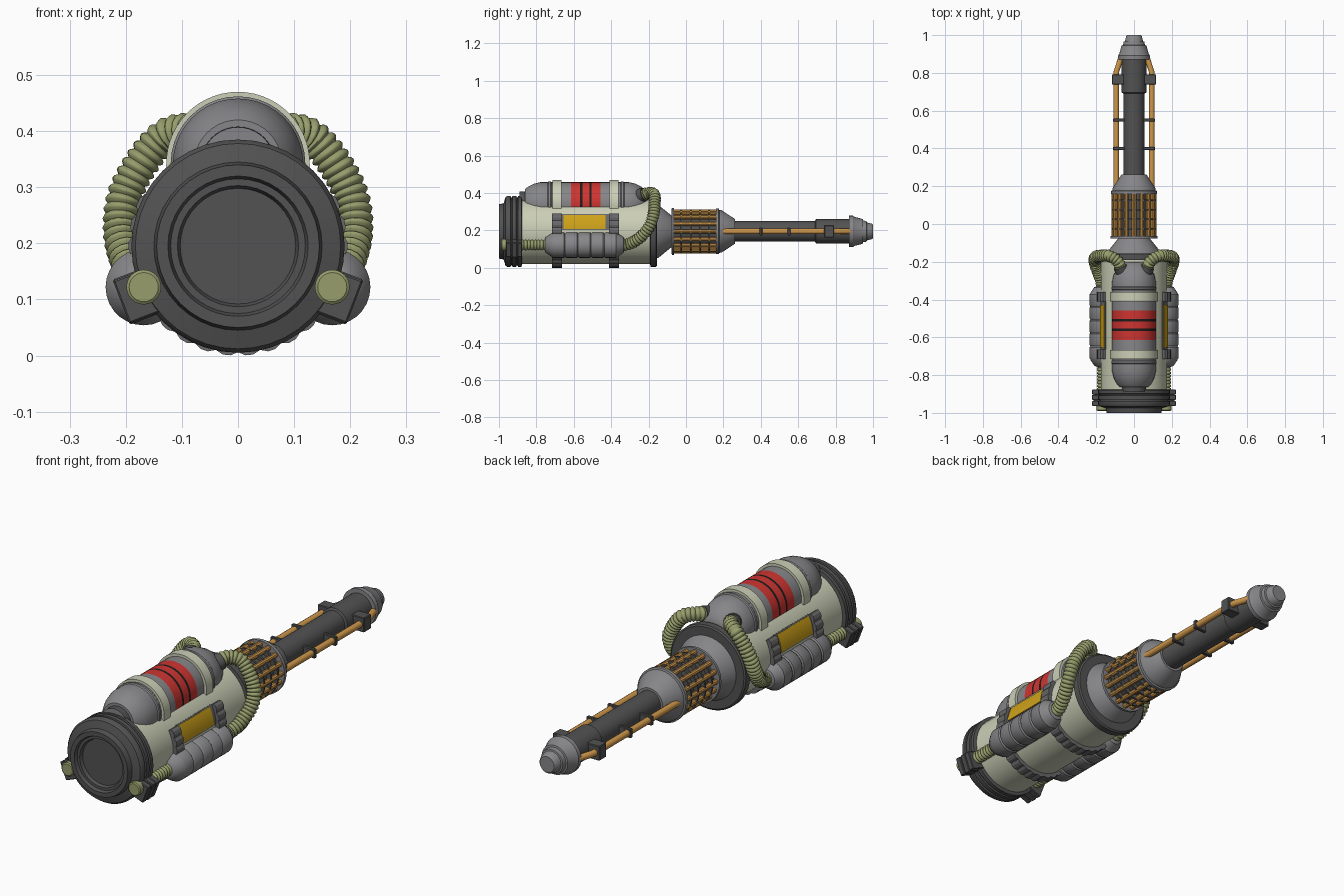
import bpy, bmesh, math
from mathutils import Vector, Matrix

if "Cube" in bpy.data.objects:
    bpy.data.objects.remove(bpy.data.objects["Cube"])

COL = {"cream": (0.60, 0.62, 0.47), "grey": (0.24, 0.24, 0.25), "dark_grey": (0.085, 0.085, 0.085),
       "band_grey": (0.14, 0.14, 0.145), "red": (0.62, 0.035, 0.03), "black": (0.012, 0.012, 0.012),
       "orange": (0.62, 0.31, 0.07), "hose_green": (0.31, 0.34, 0.15), "yellow": (0.62, 0.36, 0.01)}
MAT = {}
for k, c in COL.items():
    MAT[k] = bpy.data.materials.new(k)
    MAT[k].diffuse_color = (*c, 1)
CZ = 0.195                       # height of the main axis
TANK_Z = 0.342                   # height of the upper tank axis
SX, SZ = 0.168, 0.122            # side tank axis


def finish(name, bm, mats, sharp=35):
    """Turn a bmesh into an object, smooth with sharp edges kept."""
    bmesh.ops.recalc_face_normals(bm, faces=bm.faces)
    for f in bm.faces:
        f.smooth = True
    for e in bm.edges:
        e.smooth = len(e.link_faces) == 2 and e.calc_face_angle(0) < math.radians(sharp)
    me = bpy.data.meshes.new(name)
    bm.to_mesh(me)
    bm.free()
    for m in mats:
        me.materials.append(MAT[m])
    ob = bpy.data.objects.new(name, me)
    bpy.context.collection.objects.link(ob)
    return ob


def lathe(name, prof, mats, cx=0.0, cz=CZ, n=40, seg_mat=None):
    """Revolve (y, radius) points around an axis along y, with closed ends."""
    bm = bmesh.new()
    rings = []
    for y, r in prof:
        rings.append([bm.verts.new((cx + r * math.cos(2 * math.pi * i / n), y,
                                    cz + r * math.sin(2 * math.pi * i / n))) for i in range(n)])
    for s in range(len(rings) - 1):
        a, b = rings[s], rings[s + 1]
        for i in range(n):
            f = bm.faces.new((a[i], a[(i + 1) % n], b[(i + 1) % n], b[i]))
            f.material_index = seg_mat[s] if seg_mat else 0
    bm.faces.new(rings[0])
    bm.faces.new(rings[-1])
    return finish(name, bm, mats)


def arc_band(name, r0, r1, y0, y1, a0, a1, mat, n=24, cz=CZ, ribbed=False):
    """A curved plate around the y axis between two angles in degrees."""
    bm = bmesh.new()
    rows = []
    for i in range(n + 1):
        a = math.radians(a0 + (a1 - a0) * i / n)
        ro = r1 - (0.006 if ribbed and i % 3 == 0 else 0)
        rows.append([bm.verts.new((r * math.cos(a), y, cz + r * math.sin(a)))
                     for r, y in ((r0, y0), (ro, y0), (ro, y1), (r0, y1))])
    for a, b in zip(rows, rows[1:]):
        for j in range(4):
            bm.faces.new((a[j], a[(j + 1) % 4], b[(j + 1) % 4], b[j]))
    bm.faces.new(rows[0])
    bm.faces.new(rows[-1])
    return finish(name, bm, [mat], 20 if ribbed else 35)


def sweep(name, pts, mat, radius, n=12, step=None, dip=0.0):
    """Tube along a smooth path; with a step it gets rounded ribs."""
    P = [Vector(p) for p in pts]
    path = []
    for i in range(len(P) - 1):
        p0, p1, p2, p3 = P[max(i - 1, 0)], P[i], P[i + 1], P[min(i + 2, len(P) - 1)]
        for k in range(40):
            t = k / 40
            path.append(0.5 * (2 * p1 + (p2 - p0) * t + (2 * p0 - 5 * p1 + 4 * p2 - p3) * t * t
                               + (3 * p1 - p0 - 3 * p2 + p3) * t ** 3))
    path.append(P[-1])
    cum = [0.0]
    for a, b in zip(path, path[1:]):
        cum.append(cum[-1] + (b - a).length)
    total = cum[-1]
    per = 4
    count = max(1, round(total / step)) * per if step else 24
    bm = bmesh.new()
    prev, up, j = None, Vector((0.3, 0.2, 1)), 0
    for s in range(count + 1):
        d = total * s / count
        while j < len(cum) - 2 and cum[j + 1] < d:
            j += 1
        seg = path[j + 1] - path[j]
        c = path[j] + seg * ((d - cum[j]) / max(seg.length, 1e-9))
        t = (path[min(j + 3, len(path) - 1)] - path[max(j - 2, 0)]).normalized()
        u = (up - t * up.dot(t)).normalized()
        up = u
        v = t.cross(u)
        r = radius - dip * (1 - math.sin(math.pi * (s % per) / per))
        ring = [bm.verts.new(c + r * (u * math.cos(2 * math.pi * i / n) + v * math.sin(2 * math.pi * i / n)))
                for i in range(n)]
        if prev:
            for i in range(n):
                bm.faces.new((prev[i], prev[(i + 1) % n], ring[(i + 1) % n], ring[i]))
        else:
            bm.faces.new(ring)
        prev = ring
    bm.faces.new(prev)
    return finish(name, bm, [mat], 75)


def box(name, centre, size, mat, roll=0.0):
    bm = bmesh.new()
    M = Matrix.Translation(centre) @ Matrix.Rotation(roll, 4, 'Y') @ Matrix.Diagonal((*size, 1))
    bmesh.ops.create_cube(bm, size=1, matrix=M)
    bmesh.ops.bevel(bm, geom=bm.edges[:], offset=0.003, segments=1, affect='EDGES')
    return finish(name, bm, [mat], 30)


# Main body, rear cap with grooves and recessed end, forward collar
lathe("main_body", [(-0.90, 0.175), (-0.17, 0.175)], ["cream"])
lathe("rear_cap", [(-0.97, 0.103), (-0.985, 0.108), (-0.985, 0.12), (-1.0, 0.125), (-1.0, 0.145), (-0.975, 0.15),
                   (-0.965, 0.183), (-0.955, 0.19), (-0.938, 0.19), (-0.936, 0.182), (-0.930, 0.182),
                   (-0.928, 0.19), (-0.908, 0.19), (-0.906, 0.182), (-0.900, 0.182), (-0.898, 0.19),
                   (-0.88, 0.19), (-0.875, 0.17)], ["dark_grey"])
lathe("front_collar", [(-0.192, 0.17), (-0.19, 0.19), (-0.16, 0.19), (-0.155, 0.183), (-0.155, 0.13)], ["dark_grey"])
lathe("neck_cone", [(-0.165, 0.145), (-0.15, 0.143), (-0.078, 0.085), (-0.076, 0.125), (-0.064, 0.125),
                    (-0.064, 0.09)], ["grey"])

# Rod cage around the neck
lathe("neck_core", [(-0.07, 0.096), (0.17, 0.096)], ["dark_grey"])
for i in range(16):
    a = 2 * math.pi * i / 16
    lathe("cage_rod", [(-0.066, 0.012), (0.168, 0.012)], ["orange"],
          cx=0.106 * math.cos(a), cz=CZ + 0.106 * math.sin(a), n=10)
for y in (-0.025, 0.025, 0.075, 0.125):
    lathe("cage_ring", [(y - 0.004, 0.09), (y - 0.004, 0.1165), (y + 0.004, 0.1165), (y + 0.004, 0.09)],
          ["dark_grey"])

# Barrel and nozzle
lathe("barrel_cone", [(0.16, 0.09), (0.16, 0.122), (0.175, 0.122), (0.178, 0.115), (0.19, 0.113), (0.262, 0.066),
                      (0.262, 0.05)], ["grey"])
lathe("barrel", [(0.25, 0.055), (0.69, 0.055), (0.695, 0.065), (0.885, 0.065)], ["dark_grey"], n=32)
lathe("nozzle", [(0.872, 0.06), (0.872, 0.084), (0.892, 0.084), (0.90, 0.078), (0.945, 0.066), (0.947, 0.058),
                 (0.965, 0.055), (0.967, 0.048), (0.995, 0.041), (1.0, 0.036)], ["grey"], n=32)
box("barrel_bracket", (0, 0.765, CZ), (0.235, 0.052, 0.066), "dark_grey")
for s in (-1, 1):
    sweep("barrel_rod", [(s * 0.094, 0.18, CZ), (s * 0.094, 0.5, CZ), (s * 0.094, 0.78, CZ), (s * 0.088, 0.82, CZ),
                         (s * 0.066, 0.89, CZ)], "orange", 0.015)
    for y in (0.40, 0.55):
        box("rod_clip", (s * 0.08, y, CZ), (0.064, 0.016, 0.042), "dark_grey")

# Upper tank with red band and black stripes, held by cream straps
R = 0.116
prof = [(-0.89, 0.065), (-0.862, 0.066), (-0.862, 0.078), (-0.845, 0.092), (-0.815, 0.107), (-0.78, R), (-0.74, R),
        (-0.735, R + 0.004), (-0.725, R + 0.004), (-0.72, R), (-0.615, R), (-0.566, R), (-0.554, R), (-0.516, R),
        (-0.504, R), (-0.458, R), (-0.35, R), (-0.345, R + 0.004), (-0.335, R + 0.004), (-0.33, R), (-0.305, R),
        (-0.27, 0.108), (-0.235, 0.09), (-0.21, 0.065), (-0.2, 0.045)]
sm = [1] + [0] * 9 + [2, 3, 2, 3, 2] + [0] * 9
lathe("upper_tank", prof, ["grey", "dark_grey", "red", "black"], cz=TANK_Z, n=40, seg_mat=sm)
for y in (-0.69, -0.385):
    arc_band("tank_strap", 0.11, 0.128, y - 0.024, y + 0.024, -15, 195, "cream", 32, TANK_Z)
    arc_band("body_band", 0.17, 0.195, y - 0.026, y + 0.026, -210, 30, "band_grey", 60, ribbed=True)

for s in (-1, 1):
    # Yellow side panel in a thin frame
    a0, a1 = (4, 29) if s > 0 else (151, 176)
    arc_band("panel_frame", 0.17, 0.178, -0.665, -0.41, a0 - 2, a1 + 2, "band_grey", 8)
    arc_band("side_panel", 0.17, 0.181, -0.655, -0.43, a0, a1, "yellow", 8)

    # Ribbed side tank
    prof = [(-0.755, 0.03), (-0.75, 0.042), (-0.72, 0.062)]
    for i in range(5):
        y = -0.715 + i * 0.07
        prof += [(y, 0.064), (y + 0.006, 0.068), (y + 0.062, 0.068), (y + 0.068, 0.063)]
    prof += [(-0.362, 0.061), (-0.335, 0.043), (-0.33, 0.03)]
    lathe("side_tank", prof, ["grey"], s * SX, SZ, 28)

    # Rear hose, its bracket and end cap
    sweep("rear_hose", [(s * SX, -0.90, SZ), (s * SX, -0.82, SZ), (s * SX, -0.745, SZ)], "hose_green", 0.03,
          step=0.0165, dip=0.007)
    lathe("hose_cap", [(-0.989, 0.026), (-0.985, 0.031), (-0.95, 0.031)], ["hose_green"], s * SX, SZ, 24)
    ang = math.radians(21)
    for y, k in ((-0.95, 0.0), (-0.918, 0.004), (-0.889, 0.0)):
        box("hose_bracket", (s * 0.182 * math.cos(ang), y, CZ - 0.02 - 0.182 * math.sin(ang)),
            (0.082, 0.027, 0.082 + k), "dark_grey", s * ang)
    box("bracket_core", (s * 0.178 * math.cos(ang), -0.92, CZ - 0.02 - 0.178 * math.sin(ang)),
        (0.078, 0.07, 0.074), "dark_grey", s * ang)

    # Front hose from the upper tank down to the side tank
    pts = [(0.062, -0.25, 0.385), (0.085, -0.2, 0.4), (0.13, -0.17, 0.39), (0.172, -0.168, 0.343), (0.203, -0.175, 0.28),
           (0.208, -0.2, 0.215), (0.192, -0.25, 0.158), (0.172, -0.31, 0.126), (SX, -0.35, SZ)]
    pts = [(s * x, y, z) for x, y, z in pts]
    sweep("front_hose", pts, "hose_green", 0.033, 14, step=0.0165, dip=0.007)
    sweep("hose_collar", [pts[0], tuple((Vector(pts[0]) + Vector(pts[1])) / 2)], "dark_grey", 0.037, 16)

for m in bpy.data.materials:
    if m.users and not m.is_grease_pencil:
        m.use_nodes = True
        m.node_tree.nodes["Principled BSDF"].inputs["Base Color"].default_value = m.diffuse_color
